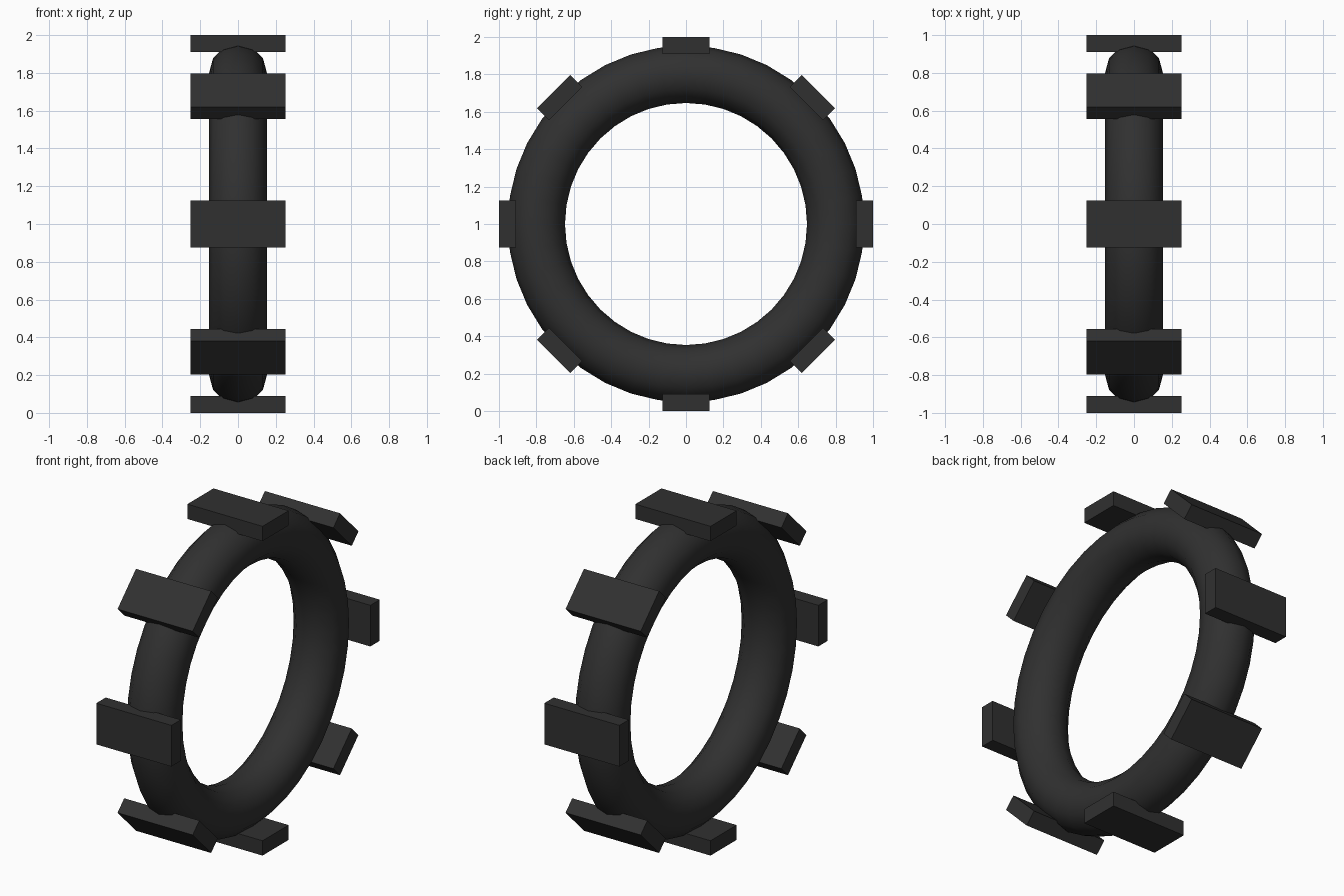
import bpy
import math
from mathutils import Matrix, Vector

cube = bpy.data.objects.get("Cube")
if cube:
    bpy.data.objects.remove(cube, do_unlink=True)

CENTRE = Vector((0, 0, 1))
TREADS = 8
TREAD_SIZE = Vector((0.505, 0.25, 0.09))

# Dark rubber for every part
rubber = bpy.data.materials.new("dark_rubber")
rubber.use_nodes = True
colour = (0.03, 0.03, 0.03, 1)
rubber.diffuse_color = colour
rubber.node_tree.nodes["Principled BSDF"].inputs["Base Color"].default_value = colour

# Tyre ring, axle along x
bpy.ops.mesh.primitive_torus_add(
    major_segments=40, minor_segments=12, major_radius=0.8, minor_radius=0.153,
    location=CENTRE, rotation=(0, math.pi / 2, 0))
ring = bpy.context.object
ring.name = "tyre_ring"
ring.data.materials.append(rubber)
bpy.ops.object.shade_smooth()

# Tread blocks spaced evenly round the rim, outer faces at radius 1
for i in range(TREADS):
    turn = Matrix.Rotation(i * math.tau / TREADS, 4, 'X')
    bpy.ops.mesh.primitive_cube_add(size=1)
    block = bpy.context.object
    block.name = f"tread_block_{i + 1}"
    block.data.transform(Matrix.Diagonal(TREAD_SIZE).to_4x4())
    block.matrix_world = (Matrix.Translation(CENTRE) @ turn
                          @ Matrix.Translation((0, 0, 1 - TREAD_SIZE.z / 2)))
    block.data.materials.append(rubber)
